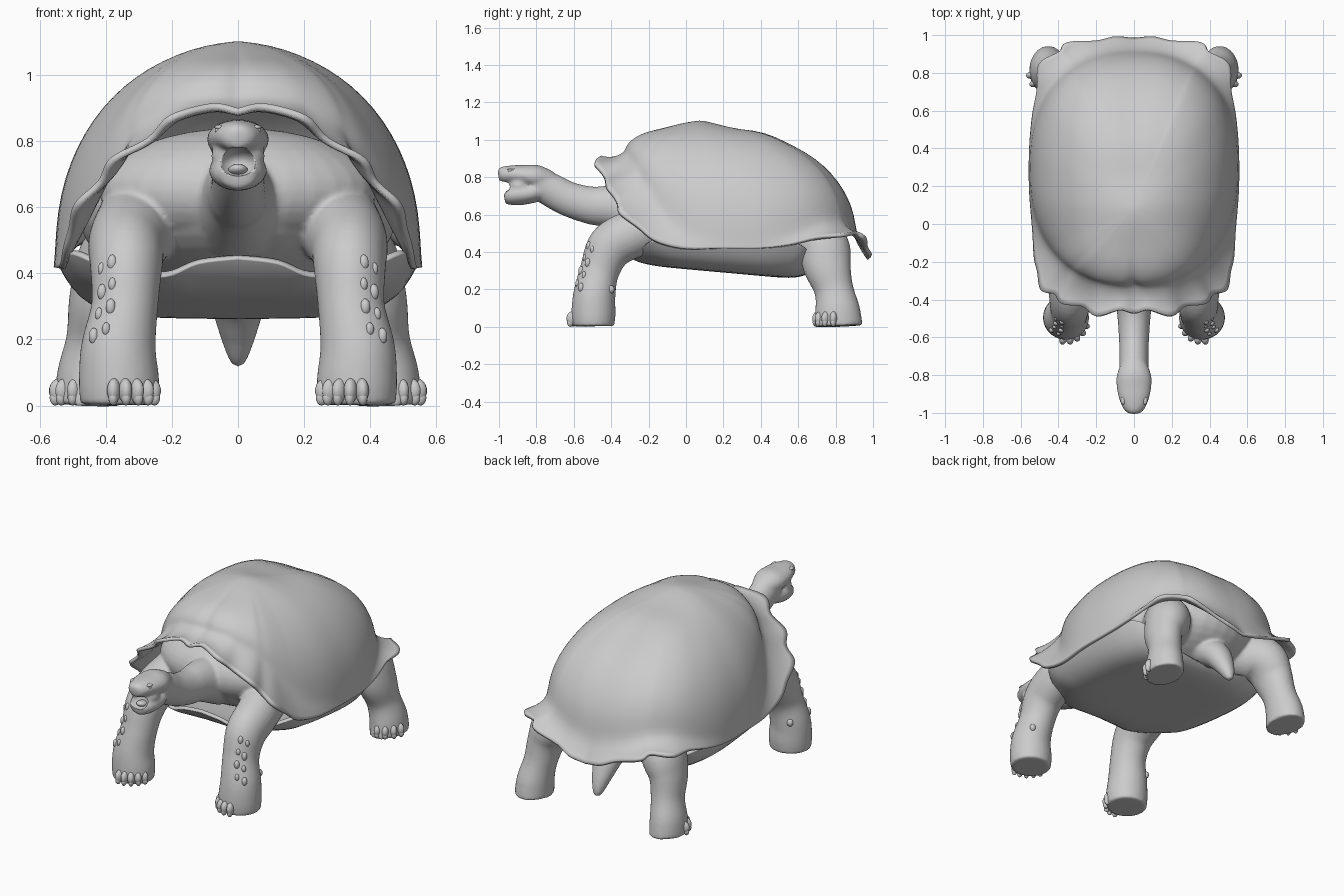
import bpy, bmesh, math
from mathutils import Vector, Matrix

if "Cube" in bpy.data.objects:
    bpy.data.objects.remove(bpy.data.objects["Cube"])


def spline(pts, n):
    """Catmull-Rom through tuples of any length, n steps per span."""
    p = [pts[0]] + list(pts) + [pts[-1]]
    out = []
    for i in range(1, len(p) - 2):
        for k in range(n):
            t = k / n
            out.append(tuple(.5 * (2*b + (c-a)*t + (2*a-5*b+4*c-d)*t*t + (3*b-a-3*c+d)*t**3)
                             for a, b, c, d in zip(p[i-1], p[i], p[i+1], p[i+2])))
    return out + [tuple(pts[-1])]


def mirror_loop(half):
    """Close a half outline (first and last point on x = 0) across x."""
    return half + [(-q[0],) + tuple(q[1:]) for q in half[-2:0:-1]]


def skin_rings(bm, rings, caps=False):
    vs = [[bm.verts.new(p) for p in r] for r in rings]
    for a, b in zip(vs, vs[1:]):
        for j in range(len(a)):
            k = (j + 1) % len(a)
            bm.faces.new((a[j], b[j], b[k], a[k]))
    if caps:
        bm.faces.new(vs[0])
        bm.faces.new(vs[-1])
    return vs


def finish(bm, name, recalc=True):
    if recalc:
        bmesh.ops.recalc_face_normals(bm, faces=bm.faces)
    me = bpy.data.meshes.new(name)
    bm.to_mesh(me)
    bm.free()
    me.polygons.foreach_set("use_smooth", [True] * len(me.polygons))
    ob = bpy.data.objects.new(name, me)
    bpy.context.collection.objects.link(ob)
    return ob


def limb(bm, stations, side=1, seg=28):
    """Tube through (x, y, z, radius across, radius along) stations."""
    st = spline(stations, 6)
    pos = [Vector((s[0] * side, s[1], s[2])) for s in st]
    rings = []
    for i, s in enumerate(st):
        t = (pos[min(i+1, len(pos)-1)] - pos[max(i-1, 0)]).normalized()
        u = (Vector((1, 0, 0)) - t * t.x).normalized()
        v = t.cross(u)
        rings.append([pos[i] + u * s[3] * math.cos(a) + v * s[4] * math.sin(a)
                      for a in (2 * math.pi * j / seg for j in range(seg))])
    skin_rings(bm, rings, True)


def blob(bm, loc, size, turn=0, tilt=0, seg=20):
    m = (Matrix.Translation(loc) @ Matrix.Rotation(turn, 4, 'Z')
         @ Matrix.Rotation(tilt, 4, 'X') @ Matrix.Diagonal((*size, 1)))
    bmesh.ops.create_uvsphere(bm, u_segments=seg, v_segments=seg // 2 + 2, radius=1, matrix=m)


def solidify(ob, t):
    m = ob.modifiers.new("thickness", 'SOLIDIFY')
    m.thickness, m.offset = t, -1


# Shell: oval dome, then a flared skirt out to the rim (x, y, z, flare, rise)
RIM = [(0, -.455, .90, .14, .03), (.08, -.47, .915, .14, .02), (.20, -.47, .88, .14, .04),
       (.28, -.45, .81, .12, .08), (.38, -.41, .75, .10, .09), (.43, -.38, .68, .09, .11),
       (.49, -.34, .61, .08, .12), (.52, -.25, .53, .06, .12), (.53, -.15, .46, .03, .12),
       (.543, 0, .42, .01, .09), (.556, .2, .42, .005, .06), (.556, .4, .42, .005, .06),
       (.542, .55, .44, .01, .06), (.52, .70, .48, .03, .06), (.50, .84, .50, .06, .06),
       (.40, .92, .51, .06, .06), (.35, .955, .48, .07, .07), (.20, .98, .43, .07, .10),
       (.10, .985, .39, .07, .12), (0, .995, .37, .07, .13)]
BUMPS = [(.07, .012), (.27, -.022), (.42, .006), (.55, -.012), (-.13, -.008)]
APEX = Vector((0, .08, 1.09))
loop = mirror_loop(spline(RIM, 5))
D, F = 20, 6
rings = [[] for _ in range(D + F)]
for j, (x, y, z, fl, rise) in enumerate(loop):
    rim = Vector((x, y, z))
    out = Vector((x, y - .29, 0))
    inward = -out.normalized()
    oval = ((abs(out.x) / .555) ** 2.3 + (abs(out.y) / .62) ** 2.3) ** (-1 / 2.3)
    reach = min(out.length - fl, out.length * oval)
    base = Vector((0, .29, z + rise)) - inward * reach
    gap = out.length - reach
    d = base - APEX
    n = 2 + .1 * (d.x / math.hypot(d.x, d.y)) ** 2
    for i in range(D):
        s = math.sin(math.pi / 2 * (i + .3) / (D - .7))
        q = APEX + d * s
        q.z = base.z + (APEX.z - base.z) * max(0, 1 - s ** n) ** (1 / n)
        q.z += sum(h * math.exp(-((q.y - c) / .09) ** 2 - (q.x / .17) ** 2) for c, h in BUMPS)
        rings[i].append(q)
    for i in range(1, F + 1):
        t = i / F
        q = base.lerp(rim, t) - inward * fl * .12 * t * math.cos(j * math.pi / 5)
        q.z -= .12 * gap * math.sin(math.pi * t)
        rings[D + i - 1].append(q)
bm = bmesh.new()
v = skin_rings(bm, rings)
bm.faces.new(v[0])
for _ in range(4):
    bmesh.ops.smooth_vert(bm, verts=[q for r in v[1:-2] for q in r], factor=.5,
                          use_axis_x=True, use_axis_y=True, use_axis_z=True)
solidify(finish(bm, "upper_shell", False), .02)

# Belly plate: shallow bowl continuing the shell sides
EDGE = [(0, -.37, .445), (.12, -.365, .43), (.22, -.33, .39), (.36, -.26, .40), (.50, -.17, .46),
        (.528, 0, .435), (.545, .2, .435), (.545, .4, .435), (.525, .55, .45), (.45, .65, .41),
        (.25, .67, .32), (0, .66, .29)]
rings = []
for i in range(16):
    s = math.sin(math.pi / 2 * (.03 + .97 * i / 15))
    ring = []
    for x, y, z in mirror_loop(spline(EDGE, 5)):
        py = .2 + (y - .2) * s
        zb = .308 - .09 * py
        ring.append((x * s, py, zb + (z - zb) * s ** 8))
    rings.append(ring)
bm = bmesh.new()
v = skin_rings(bm, rings)
bm.faces.new(v[0])
bmesh.ops.reverse_faces(bm, faces=bm.faces)
solidify(finish(bm, "belly_plate", False), .02)

# Soft body: torso, neck, head, legs and tail fused into one skin
FRONT_LEG = [(.30, -.13, .55, .13, .13), (.335, -.30, .49, .118, .128),
             (.338, -.405, .425, .110, .125), (.343, -.462, .30, .101, .106),
             (.362, -.49, .17, .114, .113), (.36, -.495, .07, .122, .118),
             (.36, -.495, .003, .117, .112)]
REAR_LEG = [(.28, .62, .48, .14, .14), (.36, .73, .43, .13, .14), (.41, .755, .32, .102, .128),
            (.43, .79, .20, .09, .105), (.45, .81, .09, .098, .12), (.455, .815, .003, .10, .13)]
NECK = [(0, -.20, .60, .16, .16), (0, -.38, .64, .105, .118), (0, -.50, .648, .087, .102),
        (0, -.62, .68, .079, .093), (0, -.72, .73, .077, .09), (0, -.80, .775, .08, .08)]
SKULL = [(0, -.72, .78, .06, .05), (0, -.80, .80, .091, .065), (0, -.87, .81, .091, .055),
         (0, -.93, .815, .078, .048), (0, -.985, .812, .052, .042), (0, -1.004, .81, .024, .026)]
JAW = [(0, -.76, .74, .07, .06), (0, -.83, .715, .087, .055), (0, -.885, .71, .086, .06),
       (0, -.935, .702, .074, .052), (0, -.972, .697, .05, .040)]
TAIL = [(0, .62, .42, .10, .10), (0, .74, .33, .088, .08), (0, .81, .23, .06, .055),
        (0, .85, .15, .032, .032), (0, .86, .12, .014, .014)]
bm = bmesh.new()
blob(bm, (0, .25, .575), (.48, .60, .255), tilt=math.radians(-5), seg=40)
blob(bm, (0, -.10, .65), (.42, .26, .19), seg=32)
blob(bm, (0, -.89, .755), (.082, .065, .05))
for tube in (NECK, SKULL, JAW, TAIL):
    limb(bm, tube)
for side in (1, -1):
    limb(bm, FRONT_LEG, side)
    limb(bm, REAR_LEG, side)
skin = finish(bm, "body_skin")
r = skin.modifiers.new("fuse", 'REMESH')
r.mode, r.voxel_size, r.use_smooth_shade = 'VOXEL', .009, True
sm = skin.modifiers.new("soften", 'SMOOTH')
sm.factor, sm.iterations = .5, 8

# Open mouth carved out of the head
bm = bmesh.new()
blob(bm, (0, -.985, .738), (.060, .082, .044), seg=28)
cutter = finish(bm, "mouth_cutter")
cutter.hide_render = True
cutter.display_type = 'WIRE'
cut = skin.modifiers.new("mouth", 'BOOLEAN')
cut.operation, cut.object = 'DIFFERENCE', cutter

# Toes around the feet
for name, cx, cy, rad, angles in (("front_toes", .358, -.50, .098, (200, 220, 240, 260, 280)),
                                  ("rear_toes", .452, .805, .088, (-88, -62, -36, -10))):
    bm = bmesh.new()
    for side in (1, -1):
        for a in map(math.radians, angles):
            c, s = math.cos(a), math.sin(a) * (1 + .1 * abs(math.sin(a)))
            turn = a if side > 0 else math.pi - a
            blob(bm, (side * (cx + rad * c), cy + rad * s, .045), (.034, .021, .038), turn, seg=14)
            blob(bm, (side * (cx + (rad + .014) * c), cy + (rad + .012) * s, .024),
                 (.018, .015, .024), turn, seg=12)
    finish(bm, name)

# Horny scales down the front of the forelegs
bm = bmesh.new()
path = spline(FRONT_LEG[2:], 6)
for side in (1, -1):
    for col, a in enumerate((-66, -44)):
        for row in range(4):
            st = path[1 + row * 3 + col]
            c, s = math.cos(math.radians(a)), math.sin(math.radians(a))
            size = .016 - .003 * ((row + col) % 2)
            blob(bm, (side * (st[0] + st[3] * c * .95), st[1] + st[4] * s * .95, st[2] + .02),
                 (size, size, size * 1.6), seg=10)
    blob(bm, (side * .425, -.40, .20), (.018, .018, .022), seg=10)
finish(bm, "leg_scales")

# Tongue, eyes and eyelids, nostrils
bm = bmesh.new()
blob(bm, (0, -.925, .712), (.030, .04, .018), tilt=math.radians(-12))
finish(bm, "tongue")
bm = bmesh.new()
for side in (1, -1):
    blob(bm, (side * .058, -.938, .832), (.012, .015, .012), seg=14)
    blob(bm, (side * .056, -.934, .842), (.015, .022, .008), seg=14)
finish(bm, "eyes")
bm = bmesh.new()
for side in (1, -1):
    blob(bm, (side * .014, -.997, .826), (.005, .005, .005), seg=8)
finish(bm, "nostrils")
